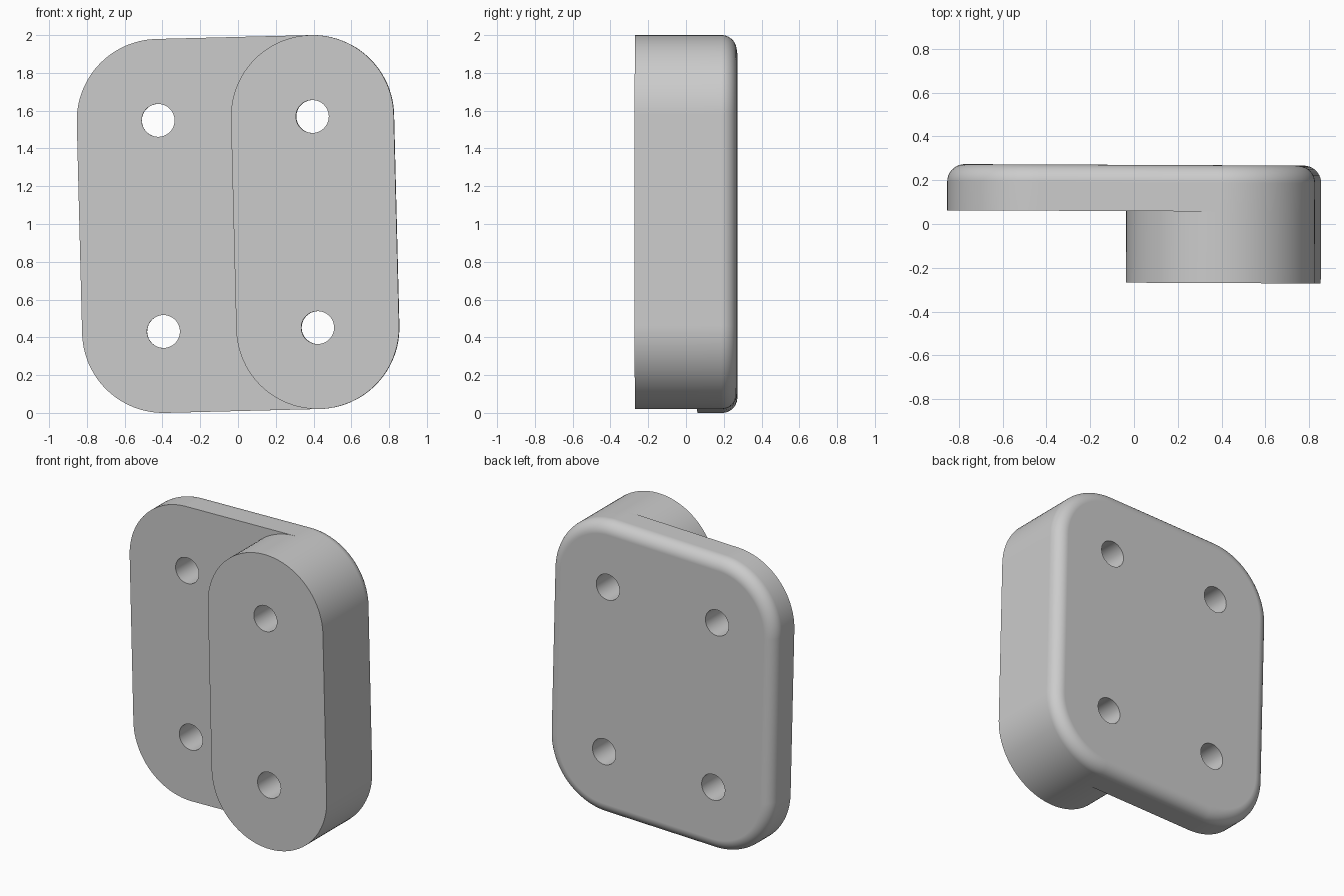
import bpy, bmesh
from math import sin, cos, pi, radians
from mathutils import Matrix

if "Cube" in bpy.data.objects:
    bpy.data.objects.remove(bpy.data.objects["Cube"])

HX, HZ = 0.409, 0.559          # half spacing of the holes
R, HOLE_R, FILLET = 0.431, 0.087, 0.08
FRONT, STEP, BACK = -0.268, 0.059, 0.27
ARC = 24                       # segments per quarter turn

grey = bpy.data.materials.new("light grey")
grey.use_nodes = True
grey.diffuse_color = (0.6, 0.6, 0.6, 1)
grey.node_tree.nodes["Principled BSDF"].inputs["Base Color"].default_value = (0.6, 0.6, 0.6, 1)


def outline(x0, x1, radius):
    """Rounded outline around four corner centres."""
    pts = []
    for q, (x, z) in enumerate(((x1, HZ), (x0, HZ), (x0, -HZ), (x1, -HZ))):
        for i in range(ARC + 1):
            a = (q + i / ARC) * pi / 2
            p = (x + radius * cos(a), z + radius * sin(a))
            if not pts or abs(p[0] - pts[-1][0]) + abs(p[1] - pts[-1][1]) > 1e-5:
                pts.append(p)
    return pts


def new_object(name, bm):
    bmesh.ops.recalc_face_normals(bm, faces=bm.faces)
    mesh = bpy.data.meshes.new(name)
    bm.to_mesh(mesh)
    bm.free()
    mesh.materials.append(grey)
    ob = bpy.data.objects.new(name, mesh)
    bpy.context.collection.objects.link(ob)
    return ob


def slab(name, x0, x1, layers):
    """Skin a stack of (depth, radius) outlines and cap both ends."""
    bm = bmesh.new()
    rings = [[bm.verts.new((x, y, z)) for x, z in outline(x0, x1, r)] for y, r in layers]
    for a, b in zip(rings, rings[1:]):
        for i in range(len(a)):
            j = (i + 1) % len(a)
            bm.faces.new((a[i], a[j], b[j], b[i]))
    bm.faces.new(rings[0])
    bm.faces.new(rings[-1])
    return new_object(name, bm)


# Plate with a rounded back rim, and the thick rounded pad on its front
rim = [(BACK - FILLET + FILLET * sin(a), R - FILLET + FILLET * cos(a))
       for a in (i * pi / 20 for i in range(11))]
plate = slab("back_plate", -HX, HX, [(STEP, R)] + rim)
pad = slab("front_pad", HX, HX, [(FRONT, R), (STEP, R)])

# Four bolt holes
bm = bmesh.new()
for sx in (-1, 1):
    for sz in (-1, 1):
        bmesh.ops.create_cone(bm, cap_ends=True, segments=48, radius1=HOLE_R, radius2=HOLE_R, depth=2,
                              matrix=Matrix.Translation((sx * HX, 0, sz * HZ)) @ Matrix.Rotation(pi / 2, 4, 'X'))
cutter = new_object("hole_cutter", bm)
cutter.hide_render = True

for ob in (plate, pad):
    cut = ob.modifiers.new("holes", 'BOOLEAN')
    cut.object = cutter
    cut.operation = 'DIFFERENCE'
    cut.solver = 'EXACT'
    bpy.context.view_layer.update()
    ob.data = bpy.data.meshes.new_from_object(ob.evaluated_get(bpy.context.evaluated_depsgraph_get()))
    ob.modifiers.clear()
bpy.data.objects.remove(cutter)

# Smooth shading and the slight lean of the whole bracket
for ob in (plate, pad):
    bpy.ops.object.select_all(action='DESELECT')
    ob.select_set(True)
    bpy.context.view_layer.objects.active = ob
    bpy.ops.object.shade_smooth_by_angle(angle=radians(30))
    weighted = ob.modifiers.new("weighted_normals", 'WEIGHTED_NORMAL')
    weighted.keep_sharp = True
    ob.rotation_euler = (0, radians(-1.44), radians(-0.25))
    ob.location = (0, 0, 1)
